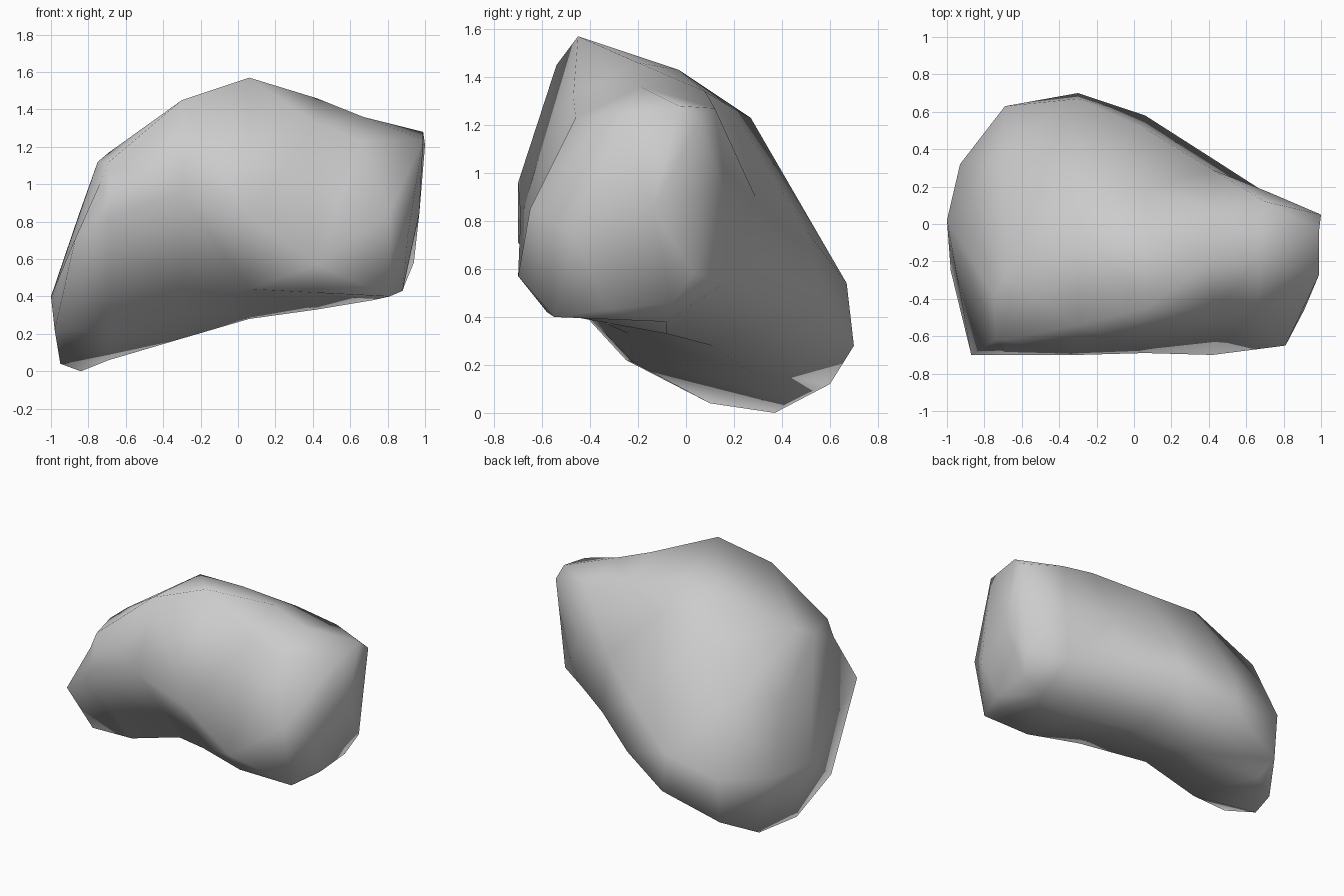
import bpy
import bmesh

# Remove the default object
default = bpy.data.objects.get("Cube")
if default:
    bpy.data.objects.remove(default, do_unlink=True)


def make_material(name, colour):
    material = bpy.data.materials.new(name)
    material.use_nodes = True
    material.diffuse_color = colour
    shader = next(n for n in material.node_tree.nodes if n.type == 'BSDF_PRINCIPLED')
    shader.inputs["Base Color"].default_value = colour
    shader.inputs["Roughness"].default_value = 0.8
    return material


def add_ring(mesh, points):
    return [mesh.verts.new(point) for point in points]


def add_section(mesh, x, outline):
    """One upright cross-section of the boulder."""
    return add_ring(mesh, [(x, y, z) for y, z in outline])


def bridge(mesh, first, second):
    count = len(first)
    for i in range(count):
        j = (i + 1) % count
        mesh.faces.new((first[i], first[j], second[j], second[i]))


def cap(mesh, ring, centre):
    """Close an open end with a fan around a slightly raised point."""
    tip = mesh.verts.new(centre)
    for i, vert in enumerate(ring):
        mesh.faces.new((vert, ring[(i + 1) % len(ring)], tip))


# Every ring runs: front underside, front ridge, front top, crown,
# back shoulder, back, back foot, base.

# Rounded rim of the low wide end
low_rim = ((-.98, -.25, .22), (-.87, -.7, .71), (-.74, -.62, 1), (-.75, -.38, 1.12),
           (-.85, .1, .84), (-.93, .32, .4), (-.84, .37, 0), (-.95, .1, .04))

# Upright cross-sections in between
sections = (
    (-.69, ((-.22, .21), (-.7, .82), (-.62, 1.12), (-.28, 1.17),
            (.38, .93), (.63, .44), (.6, .12), (.44, .06))),
    (-.3, ((-.24, .33), (-.7, .96), (-.54, 1.45), (0, 1.41),
           (.27, 1.23), (.67, .54), (.7, .28), (.26, .175))),
    (.06, ((-.48, .44), (-.69, .82), (-.45, 1.57), (-.03, 1.43),
           (.18, 1.28), (.51, .75), (.58, .42), (.11, .28))),
    (.42, ((-.58, .42), (-.7, .57), (-.47, 1.32), (-.2, 1.46),
           (.08, 1.34), (.29, .9), (.35, .52), (-.08, .33))),
)

# Skewed shoulder and rim of the high narrow end
shoulder = ((.81, -.55, .4), (.81, -.65, .85), (.66, -.46, 1.23), (.67, -.19, 1.36),
            (.7, .12, 1.27), (.72, .17, .9), (.7, .17, .55), (.72, -.08, .38))
high_rim = ((.88, -.33, .43), (.91, -.46, .74), (.99, -.27, 1.24), (.99, -.03, 1.28),
            (1, .05, 1.21), (.97, .04, .9), (.94, .03, .58), (.89, -.06, .46))

# Boulder body
bm = bmesh.new()
rings = [add_ring(bm, low_rim)]
rings += [add_section(bm, *section) for section in sections]
rings += [add_ring(bm, shoulder), add_ring(bm, high_rim)]
for first, second in zip(rings, rings[1:]):
    bridge(bm, first, second)
cap(bm, rings[0], (-1, .02, .4))
cap(bm, rings[-1], (.97, -.14, .85))
bmesh.ops.triangulate(bm, faces=bm.faces[:])
bmesh.ops.recalc_face_normals(bm, faces=bm.faces[:])
for face in bm.faces:
    face.smooth = True

mesh = bpy.data.meshes.new("boulder")
bm.to_mesh(mesh)
bm.free()
mesh.materials.append(make_material("stone grey", (.6, .6, .6, 1)))
boulder = bpy.data.objects.new("boulder", mesh)
bpy.context.collection.objects.link(boulder)
